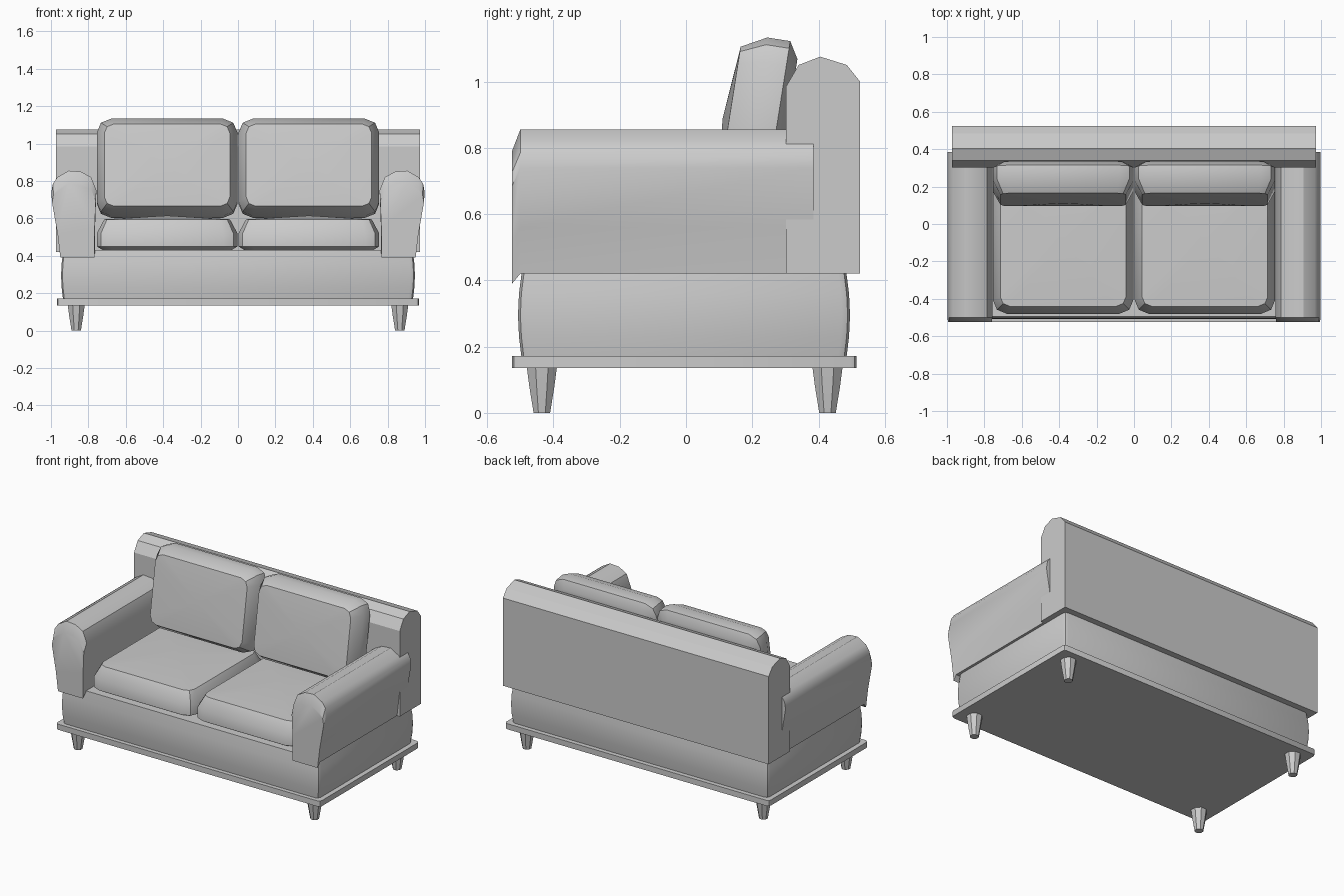
import bpy, bmesh, math
from mathutils import Matrix, Vector

if "Cube" in bpy.data.objects:
    bpy.data.objects.remove(bpy.data.objects["Cube"])

fabric = bpy.data.materials.new("grey fabric")
fabric.diffuse_color = (0.6, 0.6, 0.6, 1)
fabric.use_nodes = True
fabric.node_tree.nodes["Principled BSDF"].inputs["Base Color"].default_value = fabric.diffuse_color


def loft(name, loops, dome=0.0, angle=30):
    """Skin a list of point loops, cap both ends; dome raises the last cap's centre."""
    bm = bmesh.new()
    rings = [[bm.verts.new(p) for p in loop] for loop in loops]
    n = len(rings[0])
    for a, b in zip(rings, rings[1:]):
        for i in range(n):
            j = (i + 1) % n
            bm.faces.new((a[i], a[j], b[j], b[i]))
    bm.faces.new(rings[0])
    if dome:
        mid = sum((v.co for v in rings[-1]), Vector()) / n
        tip = bm.verts.new(mid + Vector((0, 0, dome)))
        for i in range(n):
            bm.faces.new((rings[-1][i], rings[-1][(i + 1) % n], tip))
    else:
        bm.faces.new(rings[-1])
    bmesh.ops.recalc_face_normals(bm, faces=bm.faces)
    mesh = bpy.data.meshes.new(name)
    bm.to_mesh(mesh)
    bm.free()
    mesh.materials.append(fabric)
    obj = bpy.data.objects.new(name, mesh)
    bpy.context.collection.objects.link(obj)
    bpy.ops.object.select_all(action='DESELECT')
    bpy.context.view_layer.objects.active = obj
    obj.select_set(True)
    bpy.ops.object.shade_smooth_by_angle(angle=math.radians(angle))
    return obj


def rounded(hx, hy, z, r, steps, cy=0.0):
    """Rectangle loop with rounded corners."""
    pts = []
    for k, (sx, sy) in enumerate(((1, 1), (-1, 1), (-1, -1), (1, -1))):
        for s in range(steps + 1):
            a = math.pi / 2 * (k + s / steps)
            pts.append((sx * (hx - r) + r * math.cos(a),
                        cy + sy * (hy - r) + r * math.sin(a), z))
    return pts


def cushion(name, w, h, matrix):
    layers = ((0, 0.05), (0.03, 0), (0.10, 0), (0.175, 0.04))
    loops = [rounded(w / 2 - i, h / 2 - i, z, 0.075 - i * 0.6, 2) for z, i in layers]
    cushion_obj = loft(name, loops, dome=0.02)
    cushion_obj.matrix_world = matrix
    return cushion_obj


# Plinth board and gently bulging base
loft("plinth", [rounded(0.968, 0.52, z, 0.02, 2, -0.005) for z in (0.135, 0.172)])
loft("base", [rounded(0.94 + b, 0.495 + b, z, 0.025, 2, -0.006)
              for z, b in ((0.172, -0.004), (0.23, 0.003), (0.295, 0.006),
                           (0.36, 0.003), (0.43, -0.006))])

# Backrest with rounded top
back = ((0.302, 0.42), (0.525, 0.42), (0.525, 1.0), (0.485, 1.05),
        (0.405, 1.075), (0.34, 1.05), (0.302, 0.985))
loft("backrest", [[(x, y, z) for y, z in back] for x in (-0.972, 0.972)])

# Armrests: extruded profile with a tapered front panel
arm = ((0.765, 0.42), (0.952, 0.42), (0.968, 0.56), (0.998, 0.74), (0.99, 0.785),
       (0.966, 0.82), (0.905, 0.855), (0.84, 0.85), (0.785, 0.82), (0.757, 0.75),
       (0.763, 0.6))
for side, s in (("left", -1), ("right", 1)):
    front = [(s * (0.87 + (x - 0.87) * 0.97), -0.525, 0.39 + (z - 0.42) * 0.92)
             for x, z in arm]
    loft(side + "_armrest", [front] + [[(s * x, y, z) for x, z in arm]
                                       for y in (-0.50, 0.385)])

    # Seat and back cushions
    cx = s * 0.379
    cushion(side + "_seat_cushion", 0.752, 0.79,
            Matrix.Translation((cx, -0.085, 0.42)))
    t = math.radians(9)
    up = Vector((0, math.sin(t), math.cos(t)))
    out = Vector((0, -math.cos(t), math.sin(t)))
    h = 0.525
    centre = Vector((cx, 0.165, 1.105)) - up * (h / 2 - 0.04) - out * 0.175
    turn = Matrix((Vector((1, 0, 0)), up, out)).transposed().to_4x4()
    cushion(side + "_back_cushion", 0.752, h, Matrix.Translation(centre) @ turn)

    # Tapered legs
    for end, y in (("front", -0.435), ("back", 0.427)):
        loft(f"{side}_{end}_leg",
             [[(s * 0.865 + r * math.cos(math.pi * (k + 0.5) / 4),
                y + r * math.sin(math.pi * (k + 0.5) / 4), z) for k in range(8)]
              for r, z in ((0.027, 0), (0.041, 0.08), (0.049, 0.137))])
